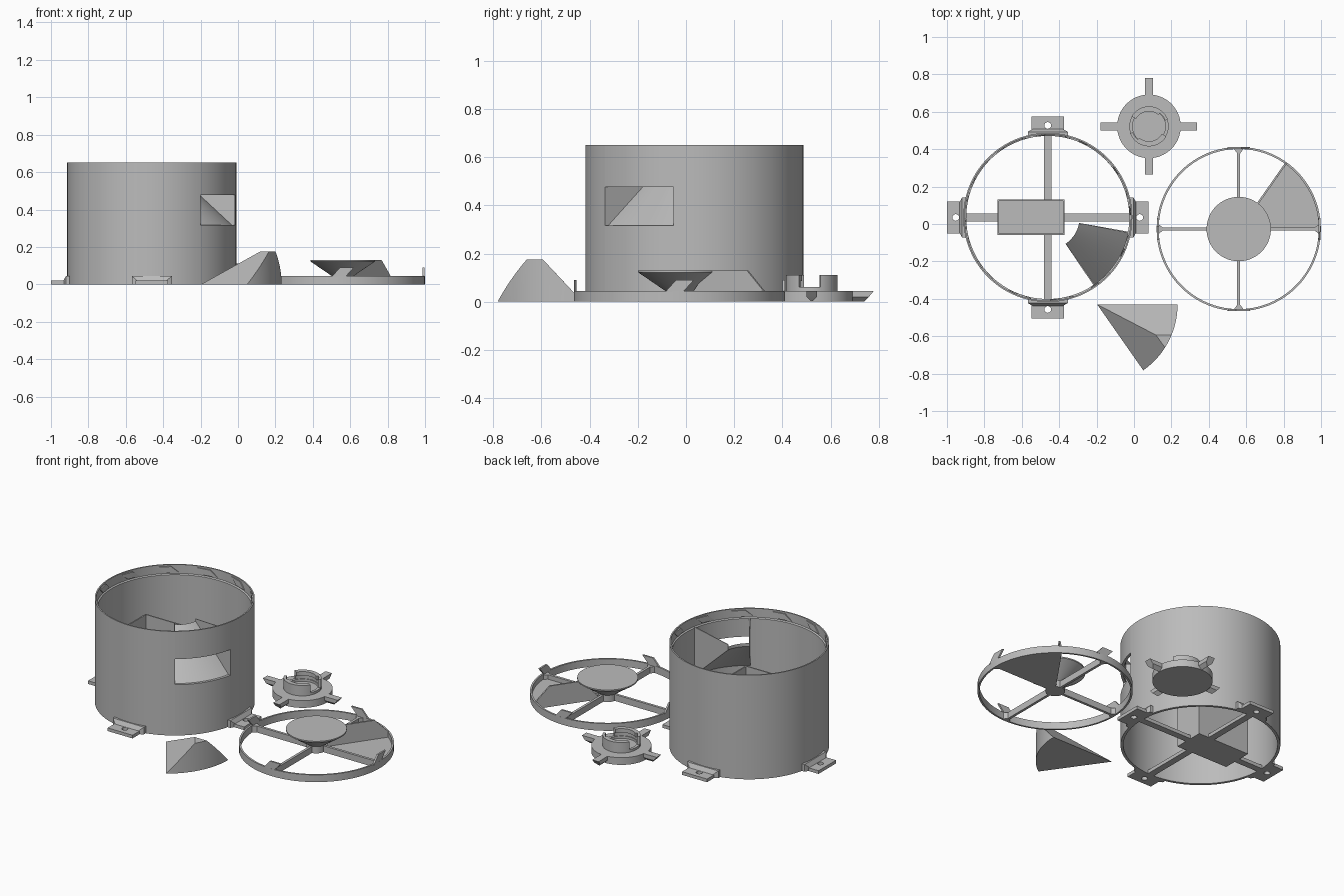
import bpy, bmesh, math
from mathutils import Vector

if "Cube" in bpy.data.objects:
    bpy.data.objects.remove(bpy.data.objects["Cube"])

grey = bpy.data.materials.new("plain grey")
grey.use_nodes = True
GREY = (0.5, 0.5, 0.5, 1)
grey.diffuse_color = GREY
grey.node_tree.nodes["Principled BSDF"].inputs["Base Color"].default_value = GREY

DRUM, WHEEL, HUB, WEDGE = (-0.461, 0.035), (0.56, -0.027), (0.08, 0.522), (-0.197, -0.43)


def polar(r, deg, z):
    a = math.radians(deg)
    return Vector((r * math.cos(a), r * math.sin(a), z))


def finish(name, bm, centre, turn=0):
    """Turn a bmesh into a smooth-by-angle object at a centre."""
    bmesh.ops.remove_doubles(bm, verts=bm.verts, dist=1e-5)
    bmesh.ops.recalc_face_normals(bm, faces=bm.faces)
    mesh = bpy.data.meshes.new(name)
    bm.to_mesh(mesh)
    bm.free()
    mesh.materials.append(grey)
    ob = bpy.data.objects.new(name, mesh)
    bpy.context.collection.objects.link(ob)
    ob.location = (*centre, 0)
    ob.rotation_euler.z = math.radians(turn)
    bpy.ops.object.select_all(action='DESELECT')
    ob.select_set(True)
    bpy.context.view_layer.objects.active = ob
    bpy.ops.object.shade_smooth_by_angle()
    return ob


def sweep(name, centre, profile, a0=0, a1=360, step=4):
    """Sweep an (r, z) polygon about the vertical axis between two angles."""
    bm = bmesh.new()
    n = max(1, round((a1 - a0) / step))
    full = a1 - a0 == 360
    rows = [[bm.verts.new(polar(r, a0 + (a1 - a0) * i / n, z)) for r, z in profile]
            for i in range(n if full else n + 1)]
    m = len(profile)
    for i in range(n):
        p, q = rows[i], rows[(i + 1) % len(rows)]
        for j in range(m):
            k = (j + 1) % m
            if profile[j][0] or profile[k][0]:
                bm.faces.new((p[j], p[k], q[k], q[j]))
    if not full:
        bm.faces.new(rows[0])
        bm.faces.new(rows[-1])
    return finish(name, bm, centre)


def rect(r0, r1, z0, z1):
    return [(r0, z0), (r1, z0), (r1, z1), (r0, z1)]


def hull(name, centre, points, turn=0):
    bm = bmesh.new()
    for p in points:
        bm.verts.new(p)
    out = bmesh.ops.convex_hull(bm, input=bm.verts)
    loose = {v for v in out["geom_interior"] if isinstance(v, bmesh.types.BMVert)}
    bmesh.ops.delete(bm, geom=list(loose), context='VERTS')
    bmesh.ops.dissolve_limit(bm, angle_limit=0.01, verts=bm.verts, edges=bm.edges)
    return finish(name, bm, centre, turn)


def box(name, centre, x0, x1, y0, y1, z0, z1, turn=0):
    return hull(name, centre, [(x, y, z) for x in (x0, x1) for y in (y0, y1) for z in (z0, z1)], turn)


def tab(name, centre, turn, r0, r1, z0, z1, half, lean):
    """Slanted locking tab on a ring."""
    hull(name, centre, [(r, s * half + (lean if z == z1 else 0) - lean / 2, z)
                        for r in (r0, r1) for s in (-1, 1) for z in (z0, z1)], turn)


def holed_plate(name, centre, turn, cx, hx, hy, hole, top):
    """Rectangular plate with a round screw hole."""
    bm = bmesh.new()
    corner = math.atan2(hy, hx)
    angles = sorted([math.tau * i / 16 for i in range(16)]
                    + [corner, math.pi - corner, math.pi + corner, math.tau - corner])
    rows = []
    for a in angles:
        c, s = math.cos(a), math.sin(a)
        t = min(hx / max(abs(c), 1e-6), hy / max(abs(s), 1e-6))
        rows.append([bm.verts.new((cx + d * c, d * s, z))
                     for d, z in ((hole, 0), (t, 0), (t, top), (hole, top))])
    for i, p in enumerate(rows):
        q = rows[(i + 1) % len(rows)]
        for j in range(4):
            k = (j + 1) % 4
            bm.faces.new((p[j], p[k], q[k], q[j]))
    finish(name, bm, centre, turn)


# Drum wall with a window and a stepped inner rim
IN, OUT, RIM, TOP = 0.436, 0.452, 0.444, 0.65
W0, W1, SILL, HEAD = -55, -11, 0.317, 0.477
upper = [(OUT, TOP), (RIM, TOP), (RIM, 0.595), (IN, 0.59)]
sweep("drum_wall", DRUM, [(IN, 0), (OUT, 0)] + upper, W1, 360 + W0)
sweep("drum_wall_under_window", DRUM, rect(IN, OUT, 0, SILL), W0, W1)
sweep("drum_wall_over_window", DRUM, [(IN, HEAD), (OUT, HEAD)] + upper, W0, W1)
for i in range(12):
    tab("rim_lock_plate", DRUM, i * 30 + 10, 0.436, 0.446, 0.602, 0.64, 0.04, 0.045)

# Chute behind the window
sweep("chute_ramp", DRUM, [(0.17, 0.56), (IN, SILL), (IN, SILL - 0.02), (0.17, 0.54)], W0, W1)
for a in (W0 - 1, W1):
    sweep("chute_side", DRUM, [(0.17, 0.54), (IN, SILL - 0.02), (IN, 0.595), (0.17, 0.575)], a, a + 1)

# Drum base: cross bars, motor tray and feet
box("base_bar_x", DRUM, -0.445, 0.445, -0.021, 0.021, 0, 0.022)
box("base_bar_y", DRUM, -0.021, 0.021, -0.445, 0.445, 0, 0.022)
X0, X1, Y0, Y1, T, H = -0.27, 0.09, -0.095, 0.097, 0.008, 0.44
box("tray_floor", DRUM, X0, X1, Y0, Y1, 0, 0.02)
for x in (X0, X1 - T):
    box("tray_end", DRUM, x, x + T, Y0, Y1, 0.02, H)
for y in (Y0, Y1 - T):
    box("tray_side", DRUM, X0, X1, y, y + T, 0.02, H)
for turn in range(0, 360, 90):
    holed_plate("foot", DRUM, turn, 0.492, 0.047, 0.086, 0.018, 0.02)
    hull("foot_gusset", DRUM, [(r, s * w, z) for s in (-1, 1)
                               for r, w, h in ((0.438, 0.107, 0.045), (0.458, 0.107, 0.045), (0.473, 0.08, 0.02))
                               for z in (0, h)], turn)

# Spreader wheel: ring, spokes, tabs, cone and blade
sweep("wheel_ring", WHEEL, rect(0.428, 0.439, 0, 0.045))
for turn in range(0, 360, 90):
    box("wheel_spoke", WHEEL, 0.03, 0.432, -0.008, 0.008, 0, 0.04, turn)
    hull("spoke_flare", WHEEL, [(r, s * w, z) for r, w in ((0.405, 0.008), (0.432, 0.028))
                                for s in (-1, 1) for z in (0, 0.04)], turn)
    tab("wheel_tab", WHEEL, turn, 0.427, 0.438, 0.04, 0.09, 0.037, 0.045)
sweep("wheel_cone", WHEEL, [(0, 0), (0.055, 0), (0.055, 0.042), (0.172, 0.122), (0.172, 0.13), (0, 0.13)])
sweep("blade_floor", WHEEL, [(0, 0), (0.432, 0), (0.432, 0.012), (0, 0.012)], 0, 55)
hull("blade_fin", WHEEL, [(x, y, z) for y in (-0.01, 0)
                          for x, z in ((0.04, 0), (0.432, 0), (0.432, 0.045), (0.348, 0.13), (0.15, 0.13))], 55)

# Loose hub: disc, collar and four keyed arms
sweep("hub_disc", HUB, rect(0, 0.17, 0, 0.045))
sweep("hub_collar_base", HUB, rect(0.088, 0.105, 0.04, 0.06))
for a in (20, 200):
    sweep("hub_collar", HUB, rect(0.092, 0.107, 0.045, 0.11), a, a + 130)
    sweep("hub_collar_lip", HUB, rect(0.08, 0.095, 0.085, 0.11), a + 30, a + 130)
for turn in range(0, 360, 90):
    hull("hub_arm", HUB, [(0.1, 0, 0), (0.218, 0, 0)]
         + [(r, s * 0.022, z) for s in (-1, 1)
            for r, z in ((0.1, 0.02), (0.237, 0.02), (0.1, 0.045), (0.258, 0.045))], turn)

# Loose wedge cap with two sloped faces and a clipped top
points = [Vector((0, 0, 0)), polar(0.355, -27.5, 0.175)]
for i in range(23):
    a = 55 * i / 22
    rise = 1.067 * 0.43 * math.sin(math.radians(min(a, 55 - a)))
    points += [polar(0.43, -a, 0), polar(0.43, -a, min(0.175, rise))]
hull("wedge_cap", WEDGE, points)
